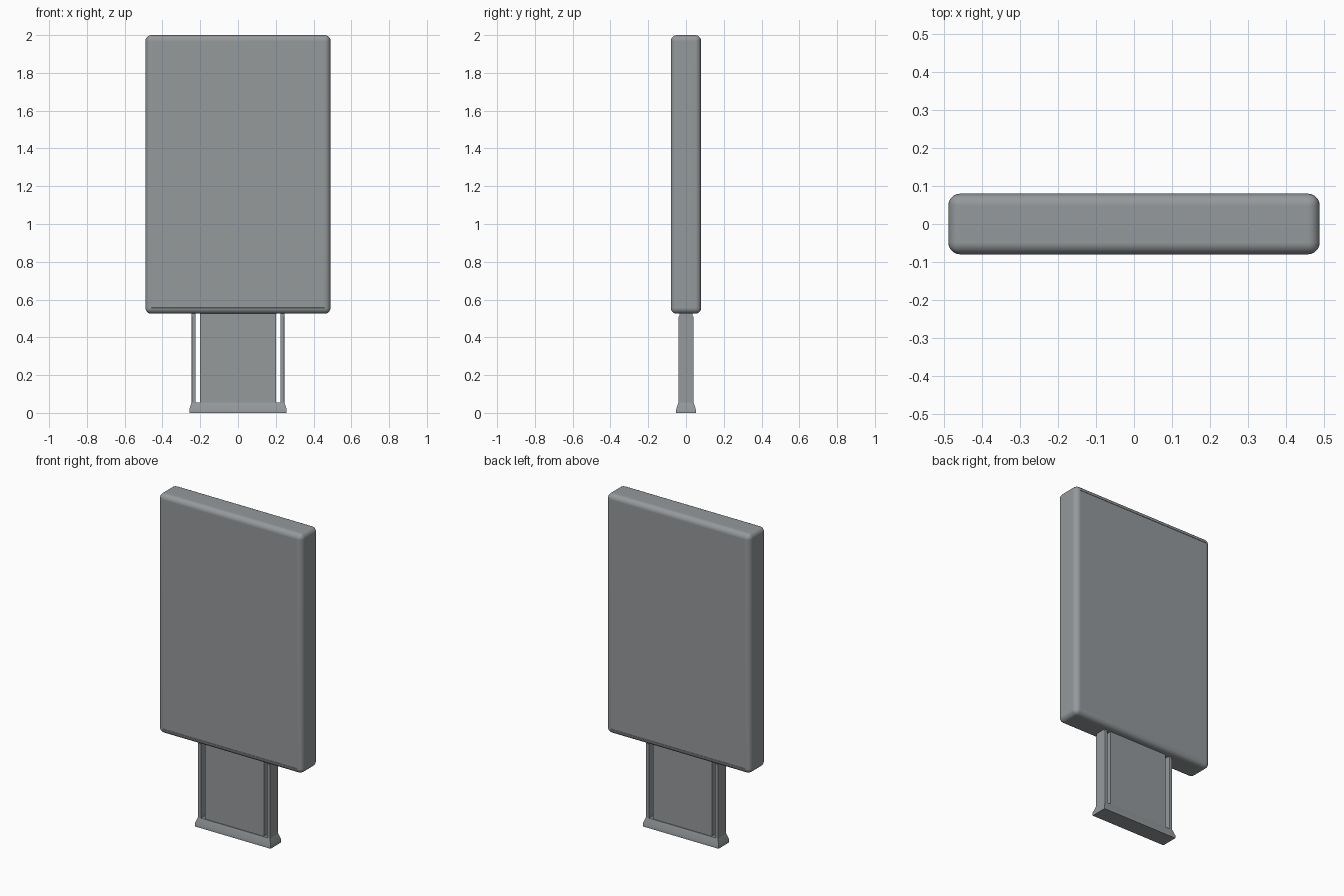
import bpy, bmesh, math
from mathutils import Matrix

if "Cube" in bpy.data.objects:
    bpy.data.objects.remove(bpy.data.objects["Cube"])

grey = bpy.data.materials.new("metal_grey")
grey.diffuse_color = (0.30, 0.32, 0.33, 1)
grey.use_nodes = True
grey.node_tree.nodes["Principled BSDF"].inputs["Base Color"].default_value = grey.diffuse_color


def finish(name, bm):
    bmesh.ops.recalc_face_normals(bm, faces=bm.faces)
    mesh = bpy.data.meshes.new(name)
    bm.to_mesh(mesh)
    bm.free()
    mesh.materials.append(grey)
    ob = bpy.data.objects.new(name, mesh)
    bpy.context.collection.objects.link(ob)
    bpy.ops.object.select_all(action='DESELECT')
    ob.select_set(True)
    bpy.context.view_layer.objects.active = ob
    bpy.ops.object.shade_smooth_by_angle(angle=math.radians(30))
    mod = ob.modifiers.new("flat_normals", 'WEIGHTED_NORMAL')
    mod.keep_sharp = True
    return ob


def box(x0, x1, hy, z0, z1):
    bm = bmesh.new()
    bmesh.ops.create_cube(bm, size=1)
    bmesh.ops.transform(bm, verts=bm.verts, matrix=(
        Matrix.Translation(((x0 + x1) / 2, 0, (z0 + z1) / 2))
        @ Matrix.Diagonal((x1 - x0, 2 * hy, z1 - z0, 1))))
    return bm


# display cabinet: rounded box with a slightly sunken screen front and back
bm = box(-0.49, 0.49, 0.08, 0.525, 2.0)
bmesh.ops.bevel(bm, geom=bm.edges[:], offset=0.031, segments=5,
                profile=0.5, affect='EDGES')
bm.normal_update()
screens = [f for f in bm.faces if abs(f.normal.y) > 0.99 and f.calc_area() > 0.5]
for f in screens:
    bmesh.ops.inset_individual(bm, faces=[f], thickness=0.001, depth=-0.002)
finish("display_cabinet", bm)

# central leg panel
finish("leg_panel", box(-0.2, 0.2, 0.035, 0.03, 0.54))

# slim side posts, separated from the panel by open slots
for side, label in ((-1, "left"), (1, "right")):
    xs = sorted((side * 0.225, side * 0.246))
    bm = box(xs[0], xs[1], 0.04, 0.03, 0.511)
    bmesh.ops.bevel(bm, geom=[e for e in bm.edges if
                    abs(e.verts[0].co.z - e.verts[1].co.z) > 0.1],
                    offset=0.004, segments=2, profile=0.5, affect='EDGES')
    finish(label + "_post", bm)
    finish(label + "_post_top", box(xs[0] + 0.001, xs[1] - 0.001, 0.035, 0.5, 0.54))

# foot: low plinth whose upper part slopes inwards
bm = bmesh.new()
rings = []
for hx, hy, z in ((0.258, 0.052, 0), (0.258, 0.052, 0.018), (0.246, 0.04, 0.055)):
    rings.append([bm.verts.new((sx * hx, sy * hy, z))
                  for sx, sy in ((-1, -1), (1, -1), (1, 1), (-1, 1))])
for a, b in zip(rings, rings[1:]):
    for i in range(4):
        j = (i + 1) % 4
        bm.faces.new((a[i], a[j], b[j], b[i]))
bm.faces.new(rings[0])
bm.faces.new(rings[-1])
finish("foot", bm)
